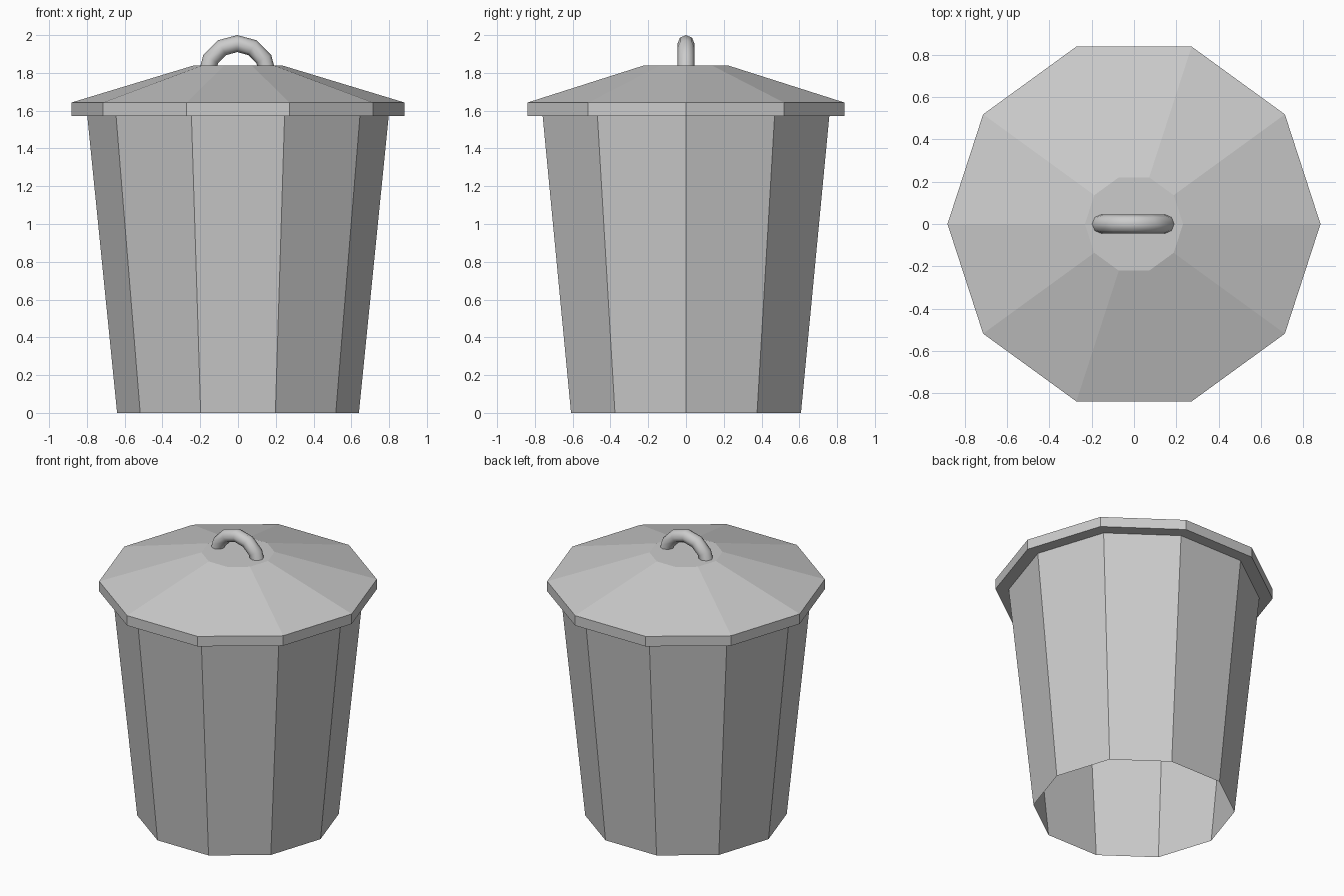
import bpy, bmesh
from math import sin, cos, pi

if "Cube" in bpy.data.objects:
    bpy.data.objects.remove(bpy.data.objects["Cube"])


def ring(bm, radius, z, sides=10):
    return [bm.verts.new((radius * cos(2 * pi * i / sides),
                          radius * sin(2 * pi * i / sides), z)) for i in range(sides)]


def bridge(bm, a, b):
    n = len(a)
    for i in range(n):
        j = (i + 1) % n
        bm.faces.new((a[i], a[j], b[j], b[i]))


def finish(bm, name):
    mesh = bpy.data.meshes.new(name)
    bm.to_mesh(mesh)
    bm.free()
    obj = bpy.data.objects.new(name, mesh)
    bpy.context.collection.objects.link(obj)
    return obj


def lathe(name, profile, cap=False):
    bm = bmesh.new()
    rings = [ring(bm, r, z) for r, z in profile]
    for a, b in zip(rings, rings[1:]):
        bridge(bm, a, b)
    if cap:
        bm.faces.new(rings[-1])
    return finish(bm, name)


# Ten-sided tapered body, open underneath
lathe("bin_body", [(0.64, 0.0), (0.798, 1.573)])

# Overhanging lid: underside lip, rim, slope and flat top
lathe("lid", [(0.798, 1.573), (0.882, 1.573), (0.882, 1.643), (0.232, 1.84)], cap=True)

# Arched handle: half ring sunk slightly into the lid
bm = bmesh.new()
R, r, cz, steps, sides = 0.162, 0.045, 1.793, 6, 8
loops = []
for s in range(steps + 1):
    a = pi * s / steps
    loops.append([bm.verts.new(((R + r * cos(t)) * cos(a) - 0.004, r * sin(t),
                                cz + (R + r * cos(t)) * sin(a)))
                  for t in (2 * pi * k / sides for k in range(sides))])
for a, b in zip(loops, loops[1:]):
    bridge(bm, a, b)
bmesh.ops.recalc_face_normals(bm, faces=bm.faces[:])
# make sure the normals point outward from the tube centre line
top = max(bm.faces, key=lambda f: f.calc_center_median().z)
if top.normal.z < 0:
    bmesh.ops.reverse_faces(bm, faces=bm.faces[:])
for f in bm.faces:
    f.smooth = True
finish(bm, "lid_handle")
